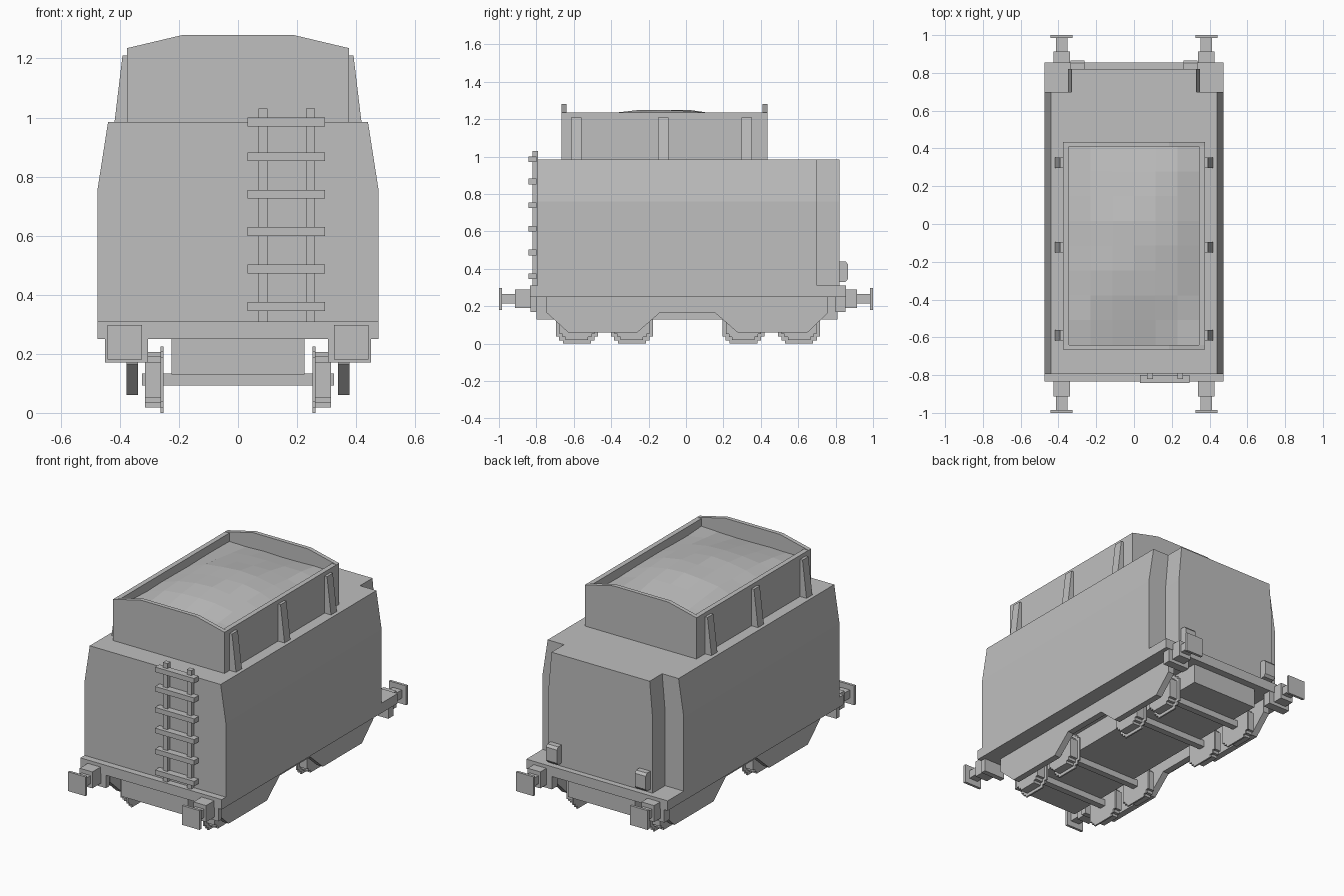
import bpy, bmesh, math, random

if "Cube" in bpy.data.objects:
    bpy.data.objects.remove(bpy.data.objects["Cube"])

random.seed(4)
grey = bpy.data.materials.new("plain grey")
grey.diffuse_color = (0.52, 0.52, 0.52, 1)
grey.use_nodes = True
grey.node_tree.nodes["Principled BSDF"].inputs["Base Color"].default_value = grey.diffuse_color


def finish(name, bm):
    bmesh.ops.recalc_face_normals(bm, faces=bm.faces)
    mesh = bpy.data.meshes.new(name)
    bm.to_mesh(mesh)
    bm.free()
    mesh.materials.append(grey)
    ob = bpy.data.objects.new(name, mesh)
    bpy.context.collection.objects.link(ob)
    return ob


def extrude(name, pts, lo, hi, axis):
    """Closed profile pushed from lo to hi along axis 'x' (pts y,z) or 'y' (pts x,z)."""
    bm = bmesh.new()
    place = (lambda p, d: (d, p[0], p[1])) if axis == 'x' else (lambda p, d: (p[0], d, p[1]))
    a = [bm.verts.new(place(p, lo)) for p in pts]
    b = [bm.verts.new(place(p, hi)) for p in pts]
    bm.faces.new(a)
    bm.faces.new(b[::-1])
    for i in range(len(pts)):
        j = (i + 1) % len(pts)
        bm.faces.new((a[i], a[j], b[j], b[i]))
    return finish(name, bm)


def box(name, x0, x1, y0, y1, z0, z1):
    return extrude(name, [(x0, z0), (x1, z0), (x1, z1), (x0, z1)], y0, y1, 'y')


def mirrored(half):
    return half + [(-x, z) for x, z in reversed(half)]


# Water tank with narrowed rear end
extrude("tank_body", mirrored([(.475, .25), (.475, .76), (.44, .985)]), -.795, .70, 'y')
extrude("tank_rear", mirrored([(.35, .31), (.35, .76), (.33, .985)]), .70, .82, 'y')
box("rear_beam", -.475, .475, .70, .855, .25, .31)
box("front_beam", -.475, .475, -.835, -.795, .25, .31)
box("underframe_box", -.225, .225, -.80, .81, .13, .25)

# Coal bunker: side walls, arched end walls
for s in (-1, 1):
    x0, x1 = sorted((s * .345, s * .375))
    box("bunker_side", x0, x1, -.64, .41, .985, 1.235)
arch = mirrored([(.375, .985), (.375, 1.235), (.185, 1.28)])
extrude("bunker_front", arch, -.665, -.64, 'y')
extrude("bunker_back", arch, .41, .435, 'y')

# Bunker ribs
for s in (-1, 1):
    for y in (-.588, -.122, .324):
        extrude("bunker_rib", [(s * .37, .985), (s * .418, .985), (s * .391, 1.21), (s * .37, 1.21)],
                y - .028, y + .028, 'y')

# Coal heap, a bumpy low-poly sheet
bm = bmesh.new()
bmesh.ops.create_grid(bm, x_segments=6, y_segments=8, size=1)
for v in bm.verts:
    u, w = v.co.x, v.co.y
    rise = math.cos(u * math.pi / 2) ** .7 if abs(u) < .99 else 0
    rise *= max(0, math.cos(w * math.pi / 2))
    v.co = (u * .345, -.115 + w * .525, 1.185 + .066 * rise + random.uniform(-.005, .005))
finish("coal_heap", bm)

# Ladder on the front
for x in (.085, .245):
    box("ladder_rail", x - .015, x + .015, -.82, -.79, .31, 1.03)
for z in (.36, .487, .614, .74, .867, .985):
    box("ladder_rung", .032, .295, -.842, -.80, z - .015, z + .015)

# Buffers at all four corners, and mounting pads
for e, beam in ((-1, .835), (1, .855)):
    for s in (-1, 1):
        def part(name, xa, xb, ya, yb, z0, z1):
            x0, x1 = sorted((s * xa, s * xb))
            y0, y1 = sorted((e * ya, e * yb))
            box(name, x0, x1, y0, y1, z0, z1)
        part("buffer_pad", .305, .45, .80, beam - .003, .17, .25)
        part("buffer_block", .34, .425, beam - .01, .913, .19, .29)
        part("buffer_shaft", .352, .412, .91, .986, .215, .265)
        part("buffer_plate", .325, .442, .984, 1.0, .18, .297)

# Small chamfered boxes on the rear
for s in (-1, 1):
    x0, x1 = sorted((s * .262, s * .335))
    extrude("rear_box", [(.81, .33), (.853, .33), (.865, .345), (.865, .425), (.853, .44), (.81, .44)],
            x0, x1, 'x')

# Outer frame plates
frame = [(-.745, .26), (-.745, .165), (-.63, .06), (-.26, .06), (-.14, .165),
         (.155, .165), (.275, .06), (.65, .06), (.76, .165), (.76, .26)]
for s in (-1, 1):
    x0, x1 = sorted((s * .338, s * .378))
    extrude("side_frame", frame, x0, x1, 'x')


# Stepped wheels on square axles
def wheel_profile(cy, r, mid, small):
    cz = .1125
    q = [(r, small), (mid, small), (mid, mid), (small, mid), (small, r)]
    loop = q + [(-a, b) for a, b in reversed(q)]
    loop += [(-a, -b) for a, b in loop]
    return [(cy + a, cz + b) for a, b in loop]


for cy in (-.583, -.289, .307, .605):
    box("axle", -.325, .325, cy - .02, cy + .02, .092, .133)
    for s in (-1, 1):
        x0, x1 = sorted((s * .262, s * .315))
        extrude("wheel_tread", wheel_profile(cy, .094, .078, .06), x0, x1, 'x')
        x0, x1 = sorted((s * .253, s * .263))
        extrude("wheel_flange", wheel_profile(cy, .1125, .095, .075), x0, x1, 'x')
